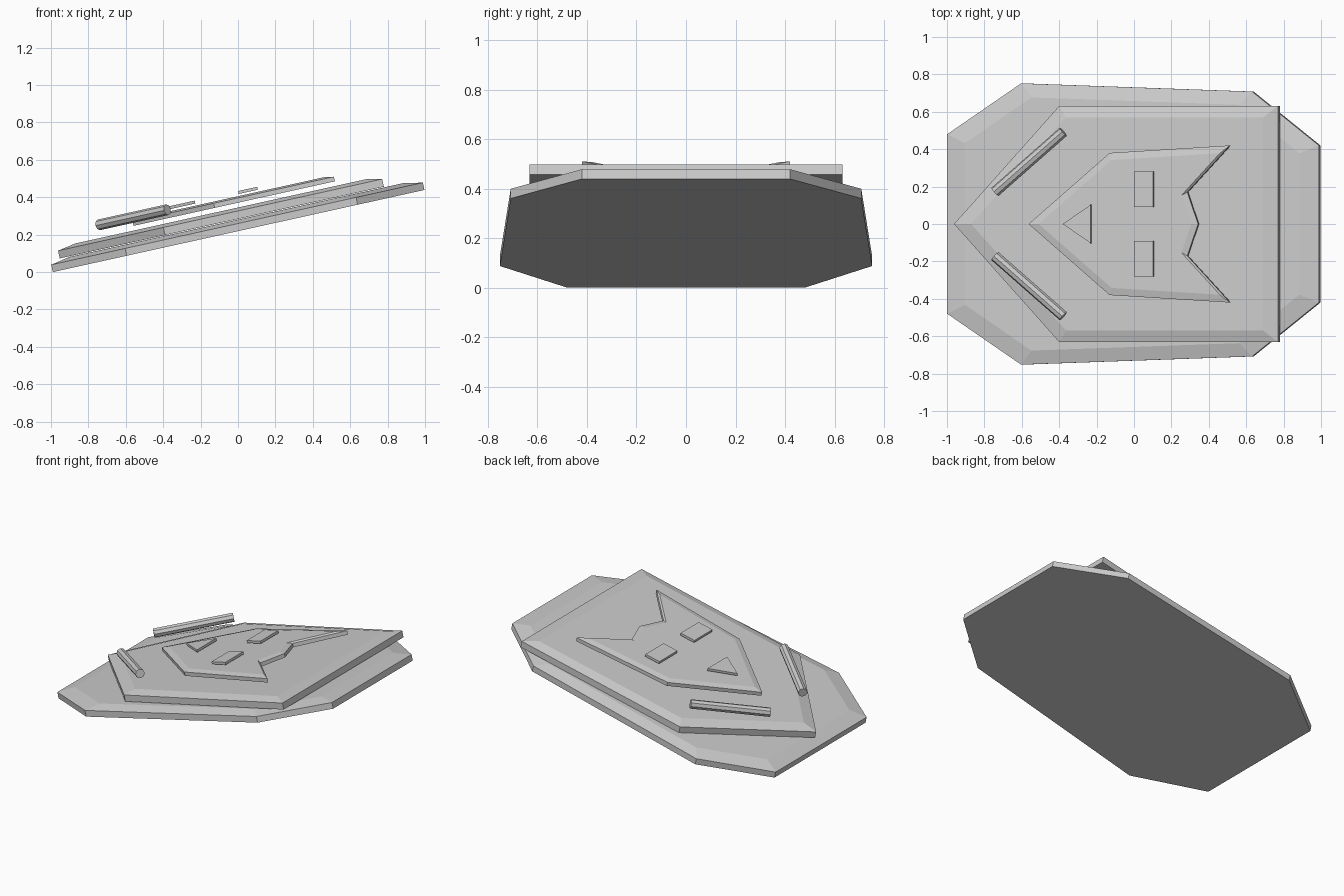
import bpy, bmesh, math
from mathutils import Matrix, Vector

if "Cube" in bpy.data.objects:
    bpy.data.objects.remove(bpy.data.objects["Cube"])

SLOPE = 0.221
TILT = math.atan(SLOPE)
COS = math.cos(TILT)
Z0 = 0.99 * SLOPE


def finish(bm, name, lift):
    """Turn bmesh into an object lying on the tilted plane, raised by lift."""
    bmesh.ops.recalc_face_normals(bm, faces=bm.faces)
    me = bpy.data.meshes.new(name)
    bm.to_mesh(me)
    bm.free()
    ob = bpy.data.objects.new(name, me)
    bpy.context.collection.objects.link(ob)
    ob.location = (0, 0, Z0 + lift)
    ob.rotation_euler = (0, -TILT, 0)
    return ob


def mirrored(half):
    """Complete a half outline (y >= 0) with its mirror image."""
    return half + [(x, -y) for x, y in reversed(half) if y > 0]


def plate(name, outline, lift, edge, top=None, scale=0.9):
    """Flat plate with upright edge and an optional sloped rim."""
    rings = [(1, 0), (1, edge)] + ([(scale, top)] if top else [])
    bm = bmesh.new()
    loops = [[bm.verts.new((x / COS * s, y * s, h)) for x, y in outline] for s, h in rings]
    n = len(outline)
    for a, b in zip(loops, loops[1:]):
        for i in range(n):
            j = (i + 1) % n
            bm.faces.new((a[i], a[j], b[j], b[i]))
    bm.faces.new(loops[0][::-1])
    bm.faces.new(loops[-1])
    return finish(bm, name, lift)


# stacked plates
plate("base_plate", mirrored([(-0.99, 0.48), (-0.595, 0.752), (0.64, 0.708), (0.997, 0.42)]),
      0, 0.04, 0.06)
plate("upper_plate", mirrored([(-0.953, 0), (-0.39, 0.632), (0.78, 0.632)]),
      0.065, 0.042, 0.06)

# face-shaped badge with ears
plate("face_plate", mirrored([(-0.558, 0), (-0.125, 0.38), (0.518, 0.42), (0.29, 0.17), (0.348, 0)]),
      0.152, 0.025, 0.034)
plate("nose", mirrored([(-0.378, 0), (-0.228, 0.103)]), 0.198, 0.016)

for side, s in (("left", 1), ("right", -1)):
    # eyes
    plate(side + "_eye", [(0.004, 0.09 * s), (0.106, 0.09 * s), (0.106, 0.28 * s), (0.004, 0.28 * s)],
          0.198, 0.016)
    # octagonal side bars
    a = Vector((-0.743 / COS, 0.172 * s, 0))
    b = Vector((-0.378 / COS, 0.493 * s, 0))
    bm = bmesh.new()
    m = Matrix.Translation((a + b) / 2) @ (b - a).to_track_quat('Z', 'Y').to_matrix().to_4x4()
    bmesh.ops.create_cone(bm, cap_ends=True, segments=8, radius1=0.029, radius2=0.029,
                          depth=(b - a).length, matrix=m)
    finish(bm, side + "_bar", 0.198)
